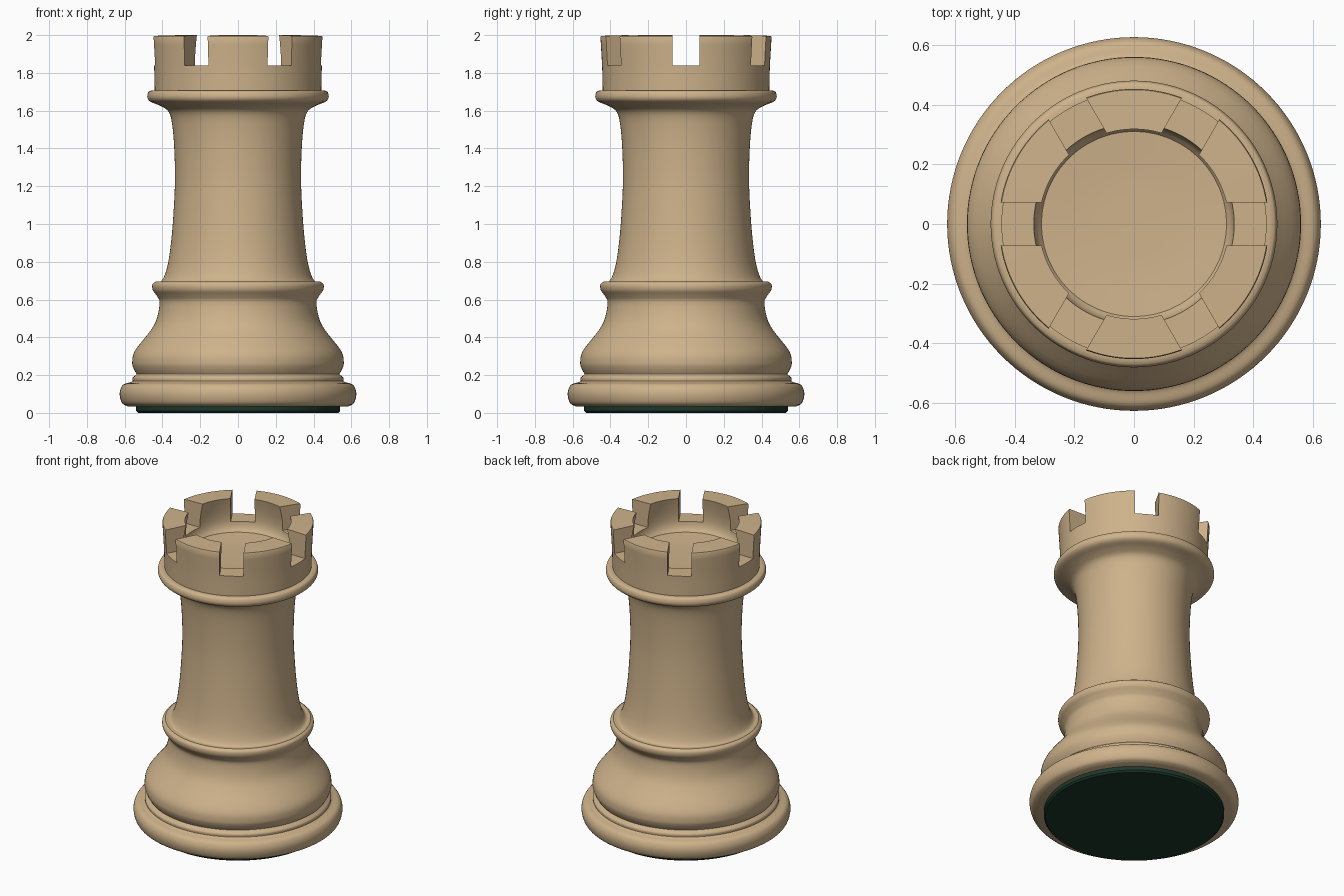
import bpy, bmesh, math
from mathutils import Vector, Matrix

if "Cube" in bpy.data.objects:
    bpy.data.objects.remove(bpy.data.objects["Cube"])


def material(name, rgb):
    m = bpy.data.materials.new(name)
    m.diffuse_color = (*rgb, 1)
    m.use_nodes = True
    m.node_tree.nodes["Principled BSDF"].inputs["Base Color"].default_value = m.diffuse_color
    return m


def smooth_curve(pts, n=4):
    """Catmull-Rom curve through the points of one profile section."""
    p = [Vector(q) for q in pts]
    if len(p) < 3:
        return p
    p = [2 * p[0] - p[1]] + p + [2 * p[-1] - p[-2]]
    out = []
    for a, b, c, d in zip(p, p[1:], p[2:], p[3:]):
        for i in range(n):
            t = i / n
            out.append(0.5 * (2 * b + (c - a) * t + (2 * a - 5 * b + 4 * c - d) * t * t
                              + (3 * b - a - 3 * c + d) * t ** 3))
    return out + [p[-2]]


def lathe(name, sections, mat, steps=128):
    """Turn (radius, height) sections around z; corners between sections stay sharp."""
    prof = []
    for s in sections:
        prof += smooth_curve(s)
    bm = bmesh.new()
    vs = [bm.verts.new((r, 0, z)) for r, z in prof]
    es = [bm.edges.new(e) for e in zip(vs, vs[1:])]
    bmesh.ops.spin(bm, geom=vs + es, cent=(0, 0, 0), axis=(0, 0, 1),
                   angle=2 * math.pi, steps=steps)
    bmesh.ops.remove_doubles(bm, verts=bm.verts, dist=1e-5)
    bmesh.ops.recalc_face_normals(bm, faces=bm.faces)
    return finish(name, bm, mat)


def finish(name, bm, mat=None):
    me = bpy.data.meshes.new(name)
    bm.to_mesh(me)
    bm.free()
    ob = bpy.data.objects.new(name, me)
    bpy.context.collection.objects.link(ob)
    if mat:
        me.materials.append(mat)
    return ob


def select(ob):
    bpy.ops.object.select_all(action='DESELECT')
    ob.select_set(True)
    bpy.context.view_layer.objects.active = ob


wood = material("wood", (0.62, 0.45, 0.26))
green = material("green_felt", (0.012, 0.04, 0.025))

# Felt pad under the base
felt = lathe("felt_pad", [[(0, 0), (0.53, 0)], [(0.54, 0.01), (0.54, 0.04)], [(0, 0.04)]], green)

# Turned body, from the foot up to the battlement and down into its bowl
body = lathe("tower_body", [
    [(0, 0.035), (0.585, 0.035)],
    # foot ring
    [(0.585, 0.035), (0.612, 0.05), (0.625, 0.085), (0.624, 0.12), (0.607, 0.15), (0.57, 0.162),
     (0.558, 0.168)],
    # thin bead
    [(0.558, 0.168), (0.558, 0.185), (0.545, 0.198), (0.537, 0.205)],
    # bulge and lower collar
    [(0.537, 0.205), (0.553, 0.235), (0.56, 0.27), (0.545, 0.33), (0.46, 0.44), (0.428, 0.505),
     (0.415, 0.585), (0.43, 0.62), (0.451, 0.65), (0.453, 0.68), (0.436, 0.695)],
    # shaft and upper collar
    [(0.436, 0.695), (0.402, 0.702), (0.372, 0.785), (0.35, 0.945), (0.335, 1.18), (0.335, 1.34),
     (0.345, 1.5), (0.365, 1.59), (0.41, 1.625), (0.463, 1.647), (0.48, 1.67), (0.475, 1.698),
     (0.46, 1.707)],
    [(0.46, 1.707), (0.441, 1.707)],
    # battlement wall
    [(0.441, 1.707), (0.444, 1.83), (0.453, 1.99)],
    [(0.45, 1.996), (0.318, 2.0)],
    # hollow inside
    [(0.318, 2.0), (0.328, 1.95), (0.336, 1.89), (0.336, 1.84), (0.327, 1.805), (0.31, 1.78)],
    [(0.31, 1.78), (0.16, 1.77), (0, 1.768)],
], wood)

# Six notches cut through the battlement
bm = bmesh.new()
for k in range(6):
    m = (Matrix.Rotation(k * math.pi / 3, 4, 'Z') @ Matrix.Translation((0.4, 0, 1.99))
         @ Matrix.Diagonal((0.3, 0.145, 0.3, 1)))
    bmesh.ops.create_cube(bm, size=1, matrix=m)
cutter = finish("notch_cutter", bm)
cutter.hide_render = True
select(body)
mod = body.modifiers.new("notches", 'BOOLEAN')
mod.operation = 'DIFFERENCE'
mod.solver = 'EXACT'
mod.object = cutter
bpy.ops.object.modifier_apply(modifier=mod.name)
bpy.data.objects.remove(cutter)

for ob in (body, felt):
    select(ob)
    bpy.ops.object.shade_smooth_by_angle(angle=math.radians(35))
